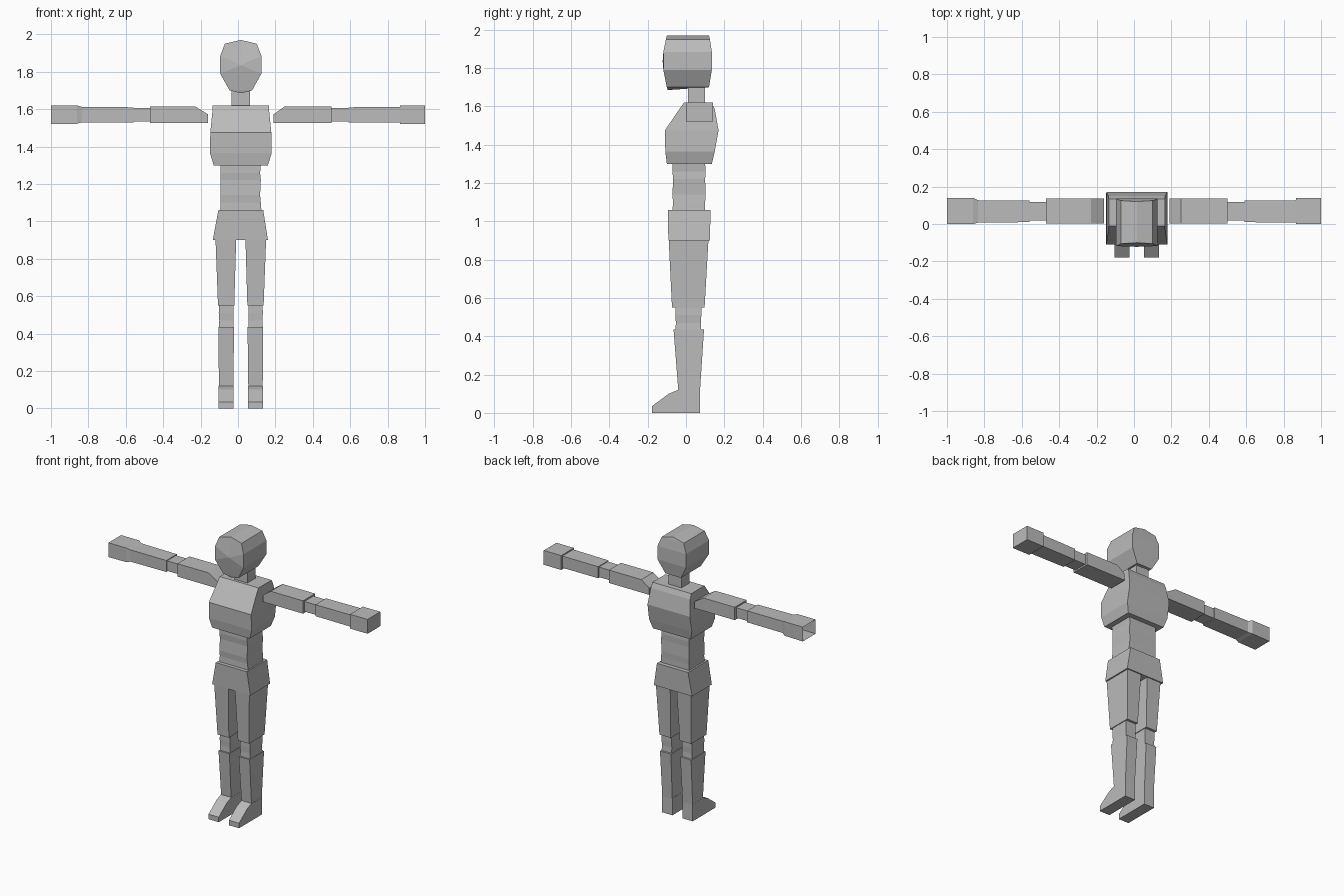
import bpy, bmesh

grey = bpy.data.materials.new("plain grey")
grey.diffuse_color = (0.5, 0.5, 0.5, 1)


def finish(name, bm):
    bmesh.ops.recalc_face_normals(bm, faces=bm.faces)
    me = bpy.data.meshes.new(name)
    bm.to_mesh(me)
    bm.free()
    me.materials.append(grey)
    ob = bpy.data.objects.new(name, me)
    bpy.context.collection.objects.link(ob)
    return ob


def loft(name, rings, axis="z", cap_start=True, cap_end=True):
    """Skin rectangles: (z, x0, x1, y0, y1) upright, or (x, y0, y1, z0, z1) along x."""
    bm = bmesh.new()
    loops = []
    for t, a0, a1, b0, b1 in rings:
        corners = [(a0, b0), (a1, b0), (a1, b1), (a0, b1)]
        loops.append([bm.verts.new((a, b, t) if axis == "z" else (t, a, b))
                      for a, b in corners])
    for lo, hi in zip(loops, loops[1:]):
        for i in range(4):
            j = (i + 1) % 4
            bm.faces.new((lo[i], lo[j], hi[j], hi[i]))
    if cap_start:
        bm.faces.new(loops[0])
    if cap_end:
        bm.faces.new(loops[-1])
    return finish(name, bm)


# Head: faceted outline given depth, with a V-shaped brow on the face
CX = 0.015
half = [(0.06, 1.70, -0.10, 0.12), (0.11, 1.79, -0.118, 0.135),
        (0.11, 1.885, -0.118, 0.135), (0.085, 1.95, -0.105, 0.125)]
outline = [(0, 1.685, -0.095, 0.115)] + half + [(0, 1.97, -0.10, 0.12)]
outline += [(-x, z, f, b) for x, z, f, b in reversed(half)]
bm = bmesh.new()
front = [bm.verts.new((CX + x, f, z)) for x, z, f, b in outline]
back = [bm.verts.new((CX + x, b, z if x else max(z, 1.70))) for x, z, f, b in outline]
for i in range(10):
    j = (i + 1) % 10
    bm.faces.new((front[i], front[j], back[j], back[i]))
brow = bm.verts.new((CX, -0.122, 1.835))
for a in ((3, 4, 5), (5, 6, 7), (7, 8), (2, 3), (1, 2, 8, 9)):
    ring = [front[i] for i in a]
    if a == (1, 2, 8, 9):
        bm.faces.new((front[1], front[2], brow, front[8], front[9]))
    else:
        bm.faces.new(ring + [brow])
for ring in ((9, 0, 1), (1, 2, 8, 9), (2, 3, 7, 8), (3, 4, 6, 7), (4, 5, 6)):
    bm.faces.new([back[i] for i in ring])
bm.faces.new((front[9], front[0], front[1]))
finish("head", bm)

# Trunk
loft("neck", [(1.60, -0.035, 0.065, 0.01, 0.10), (1.71, -0.035, 0.065, 0.01, 0.10)])
loft("chest", [(1.30, -0.13, 0.16, -0.10, 0.135),
               (1.365, -0.15, 0.18, -0.108, 0.15),
               (1.475, -0.148, 0.178, -0.11, 0.17),
               (1.585, -0.137, 0.167, -0.035, 0.15),
               (1.62, -0.135, 0.165, -0.01, 0.135)])
loft("waist", [(1.06, -0.093, 0.125, -0.07, 0.10),
               (1.10, -0.093, 0.122, -0.068, 0.10),
               (1.14, -0.093, 0.118, -0.071, 0.102),
               (1.22, -0.093, 0.122, -0.067, 0.10),
               (1.26, -0.093, 0.118, -0.071, 0.102),
               (1.30, -0.093, 0.122, -0.07, 0.10)])
loft("pelvis", [(0.90, -0.135, 0.16, -0.092, 0.125),
                (1.06, -0.105, 0.135, -0.095, 0.128)])

# Legs, mirrored about the trunk centre line
for side, s in (("left", 1), ("right", -1)):
    def leg(part, rings):
        loft(f"{part}_{side}", [(z, *sorted((CX + s * a, CX + s * b)), f, k)
                                for z, a, b, f, k in rings])
    leg("thigh", [(0.55, 0.035, 0.122, -0.073, 0.097), (0.90, 0.025, 0.135, -0.09, 0.117)])
    leg("knee", [(0.43, 0.04, 0.118, -0.055, 0.08),
                 (0.47, 0.04, 0.115, -0.053, 0.078),
                 (0.51, 0.04, 0.118, -0.055, 0.08),
                 (0.56, 0.04, 0.116, -0.055, 0.08)])
    leg("shin", [(0.115, 0.04, 0.117, -0.04, 0.073), (0.435, 0.036, 0.12, -0.065, 0.094)])

    # Foot: side profile pulled across its width
    profile = [(0.073, 0), (-0.178, 0), (-0.178, 0.035), (-0.09, 0.10),
               (-0.04, 0.12), (0.073, 0.12)]
    bm = bmesh.new()
    inner, outer = ([bm.verts.new((CX + s * x, y, z)) for y, z in profile]
                    for x in (0.039, 0.118))
    bm.faces.new(inner)
    bm.faces.new(outer)
    for i in range(6):
        j = (i + 1) % 6
        bm.faces.new((inner[i], inner[j], outer[j], outer[i]))
    finish(f"foot_{side}", bm)

# Arms: (side, sign, shoulder, slope end, elbow start, elbow end, wrist)
for side, s, x0, x1, x2, x3, x4 in (("left", 1, 0.19, 0.25, 0.50, 0.59, 0.865),
                                    ("right", -1, 0.16, 0.23, 0.47, 0.56, 0.835)):
    loft(f"upper_arm_{side}", [(s * x0, 0.003, 0.135, 1.525, 1.572),
                               (s * x1, 0.003, 0.135, 1.525, 1.615),
                               (s * x2, 0.003, 0.135, 1.525, 1.615)], "x")
    loft(f"elbow_{side}", [(s * (x2 - 0.005), 0.018, 0.117, 1.535, 1.605),
                           (s * (x3 + 0.005), 0.018, 0.117, 1.535, 1.605)], "x")
    loft(f"forearm_{side}", [(s * x3, 0.01, 0.125, 1.53, 1.61),
                             (s * x4, 0.007, 0.127, 1.53, 1.612)], "x")
    hand = [(s * x4, 0, 0.14, 1.52, 1.62), (s * 1.0, 0, 0.14, 1.52, 1.62)]
    if s < 0:  # tapered wrist and open end on this side
        hand = [(-x4, 0.007, 0.127, 1.53, 1.612), (-0.86, 0, 0.14, 1.522, 1.62), hand[1]]
    loft(f"hand_{side}", hand, "x", cap_end=s > 0)
